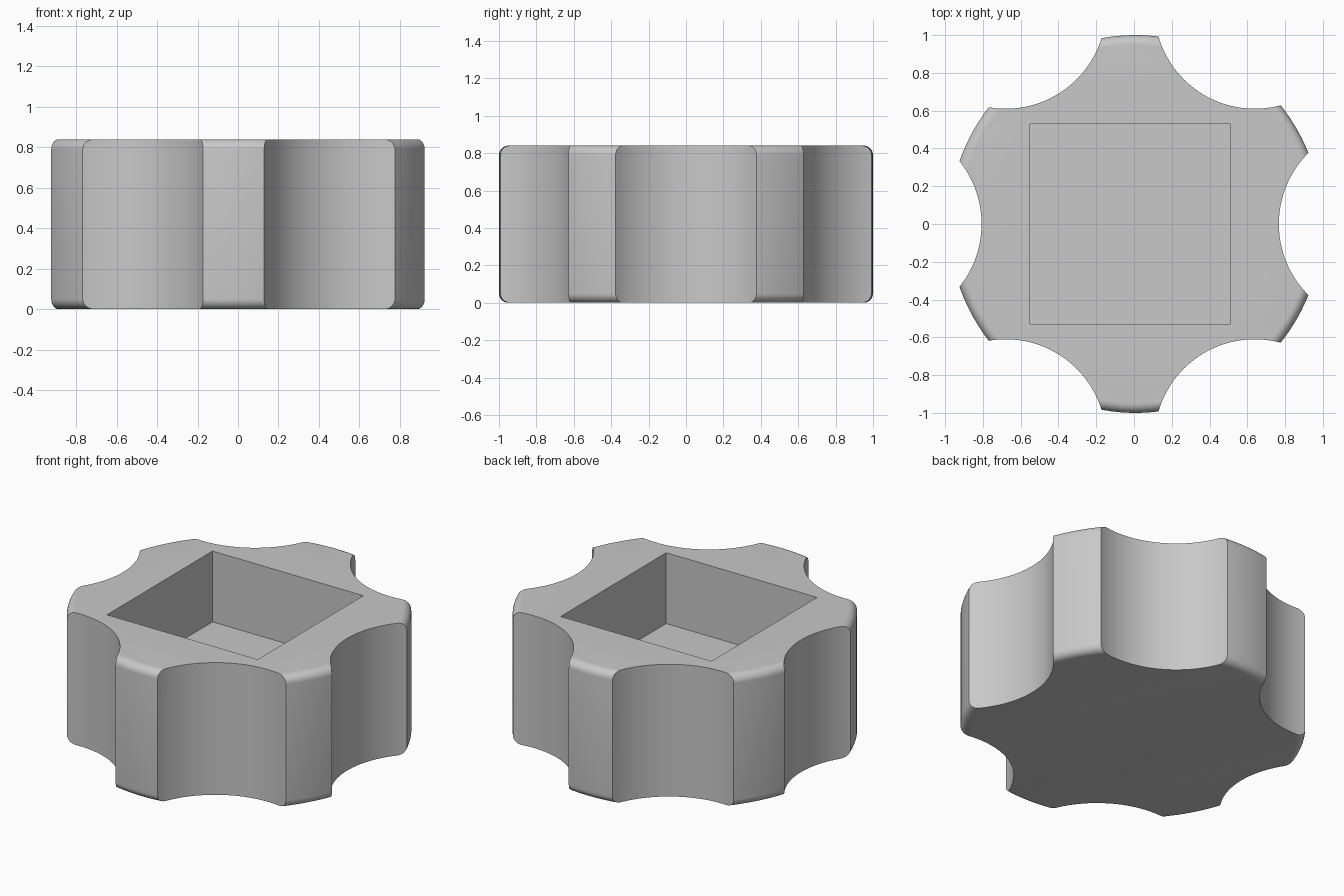
import bpy, bmesh, math
from mathutils import Matrix

if "Cube" in bpy.data.objects:
    bpy.data.objects.remove(bpy.data.objects["Cube"])

HEIGHT, FILLET = 0.84, 0.05
CENTRE = -0.02          # centre of the grip scallops and the pocket
FLOOR = 0.39            # pocket floor height

grey = bpy.data.materials.new("light grey")
grey.use_nodes = True
colour = (0.58, 0.58, 0.58, 1)
grey.diffuse_color = colour
grey.node_tree.nodes["Principled BSDF"].inputs["Base Color"].default_value = colour


def make_object(name, bm):
    bmesh.ops.recalc_face_normals(bm, faces=bm.faces)
    mesh = bpy.data.meshes.new(name)
    bm.to_mesh(mesh)
    bm.free()
    mesh.materials.append(grey)
    obj = bpy.data.objects.new(name, mesh)
    bpy.context.collection.objects.link(obj)
    return obj


# Round body: filleted profile lofted as rings
def round_body(segments=144, steps=8):
    arc = [math.pi / 2 * i / steps for i in range(steps + 1)]
    profile = [(1 - FILLET + FILLET * math.sin(a), FILLET - FILLET * math.cos(a)) for a in arc]
    profile += [(r, HEIGHT - z) for r, z in reversed(profile)]
    bm = bmesh.new()
    rings = []
    for r, z in profile:
        rings.append([bm.verts.new((0.008 + 0.988 * r * math.cos(t), r * math.sin(t), z))
                      for t in (math.tau * k / segments for k in range(segments))])
    for low, high in zip(rings, rings[1:]):
        for k in range(segments):
            n = (k + 1) % segments
            bm.faces.new((low[k], low[n], high[n], high[k]))
    bm.faces.new(rings[0])
    bm.faces.new(rings[-1])
    return make_object("knob_body", bm)


# Six cylinders that cut the finger scallops, and the block for the pocket
def scallop_cutters():
    bm = bmesh.new()
    for i in range(6):
        a = math.tau * i / 6
        place = Matrix.Translation((CENTRE + 1.318 * math.cos(a), 1.318 * math.sin(a), HEIGHT / 2))
        bmesh.ops.create_cone(bm, cap_ends=True, segments=128, radius1=0.531,
                              radius2=0.531, depth=2, matrix=place)
    return make_object("scallop_cutter", bm)


def pocket_cutter():
    bm = bmesh.new()
    size = Matrix.Diagonal((1.06, 1.06, 1, 1))
    bmesh.ops.create_cube(bm, size=1, matrix=Matrix.Translation((CENTRE, 0, FLOOR + 0.5)) @ size)
    return make_object("pocket_cutter", bm)


body = round_body()
for cutter in (scallop_cutters(), pocket_cutter()):
    cutter.hide_render = True
    mod = body.modifiers.new(cutter.name, "BOOLEAN")
    mod.operation = "DIFFERENCE"
    mod.solver = "EXACT"
    mod.object = cutter
    bpy.context.view_layer.objects.active = body
    bpy.ops.object.modifier_apply(modifier=mod.name)
    bpy.data.objects.remove(cutter)

# Smooth curved walls, keep cut edges sharp
bpy.ops.object.select_all(action="DESELECT")
body.select_set(True)
bpy.context.view_layer.objects.active = body
bpy.ops.object.shade_smooth_by_angle(angle=math.radians(25))
